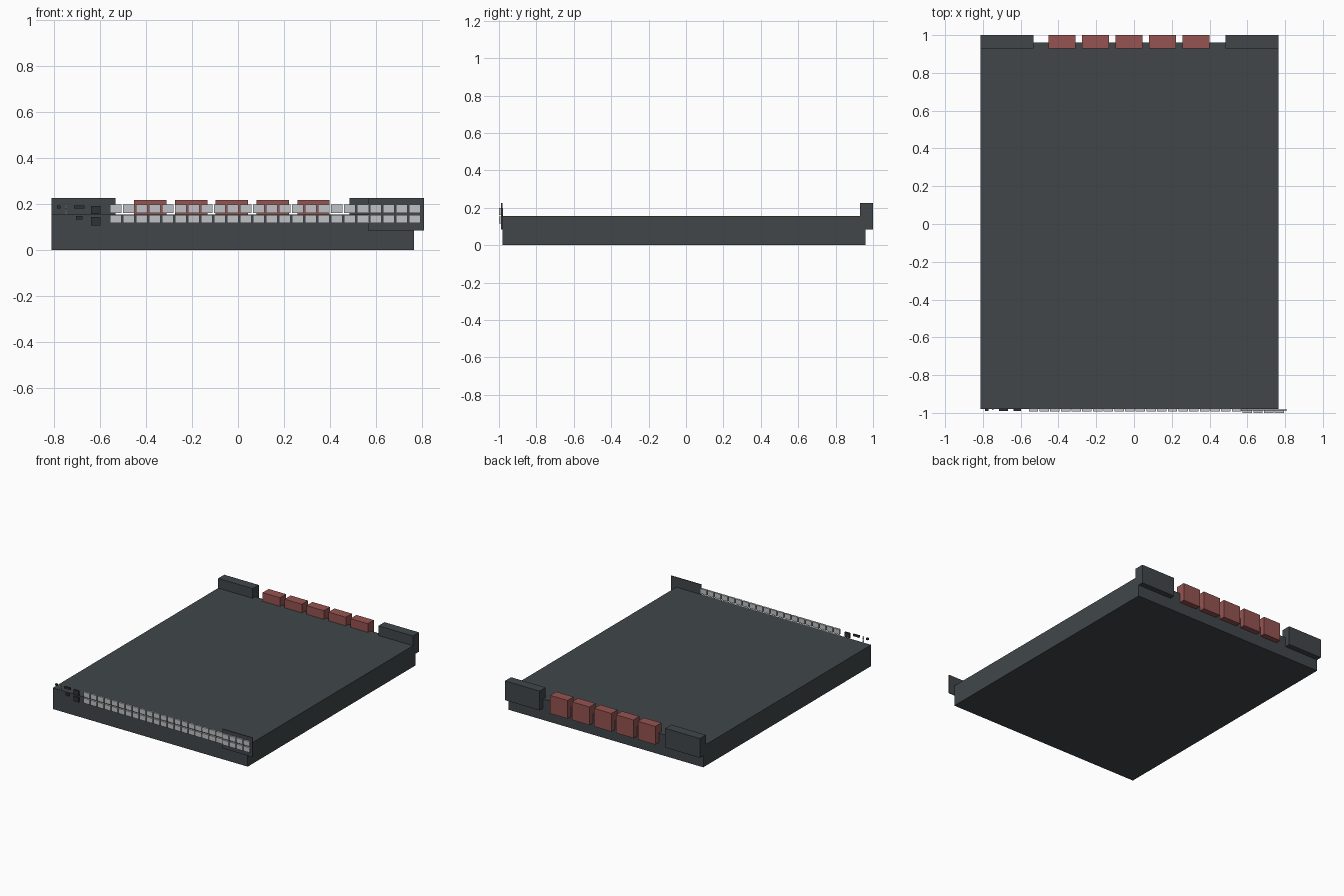
import bpy

if "Cube" in bpy.data.objects:
    bpy.data.objects.remove(bpy.data.objects["Cube"])


def material(name, color):
    m = bpy.data.materials.new(name)
    m.diffuse_color = (*color, 1)
    m.use_nodes = True
    m.node_tree.nodes["Principled BSDF"].inputs["Base Color"].default_value = m.diffuse_color
    return m


DARK = material("charcoal_metal", (0.052, 0.062, 0.068))
BLACK = material("black_plastic", (0.028, 0.032, 0.036))
RED = material("fan_red", (0.30, 0.088, 0.082))
SILVER = material("port_silver", (0.52, 0.535, 0.56))


def box(name, x, y, z, mat):
    """Box from (min, max) ranges on each axis."""
    ranges = (x, y, z)
    bpy.ops.mesh.primitive_cube_add(size=1, location=[(a + b) / 2 for a, b in ranges])
    ob = bpy.context.object
    ob.name = name
    ob.scale = [b - a for a, b in ranges]
    bpy.ops.object.transform_apply(location=False, rotation=False, scale=True)
    ob.data.materials.append(mat)
    return ob


# Chassis
box("chassis", (-0.812, 0.765), (-0.98, 0.96), (0, 0.155), DARK)

# Rear power supplies
REAR = (0.93, 1.0)
box("power_supply_left", (-0.812, -0.532), REAR, (0.085, 0.226), DARK)
box("power_supply_right", (0.485, 0.765), REAR, (0.085, 0.226), DARK)

# Rear fan modules
for i in range(5):
    x = -0.452 + i * 0.1775
    box(f"fan_module_{i + 1}", (x, x + 0.141), REAR, (0.085, 0.218), RED)

# Front uplink plate, overhanging the right edge
box("uplink_plate", (0.565, 0.81), (-0.988, -0.982), (0.085, 0.226), DARK)

# Two rows of front ports; the last four columns are uplinks on the plate
for row, z in (("lower", (0.117, 0.153)), ("upper", (0.162, 0.198))):
    for i in range(24):
        x = -0.557 + i * 0.0566
        uplink = i >= 20
        y = (-1.0, -0.986) if uplink else (-0.992, -0.978)
        kind = "uplink_port" if uplink else "network_port"
        box(f"{kind}_{row}_{i + 1}", (x, x + 0.05), y, z, SILVER)

# Management connectors and button at the front left
FRONT = (-0.99, -0.978)
box("management_port_upper", (-0.639, -0.598), FRONT, (0.157, 0.192), BLACK)
box("management_port_lower", (-0.639, -0.598), FRONT, (0.108, 0.144), BLACK)
box("usb_port", (-0.714, -0.667), FRONT, (0.181, 0.195), BLACK)
box("console_port", (-0.704, -0.676), FRONT, (0.132, 0.148), BLACK)
box("reset_button", (-0.788, -0.771), FRONT, (0.182, 0.195), BLACK)

# Status lights
for i in range(4):
    z = 0.158 + i * 0.011
    box(f"status_light_{i + 1}", (-0.752, -0.744), (-0.985, -0.978), (z, z + 0.007), SILVER)
